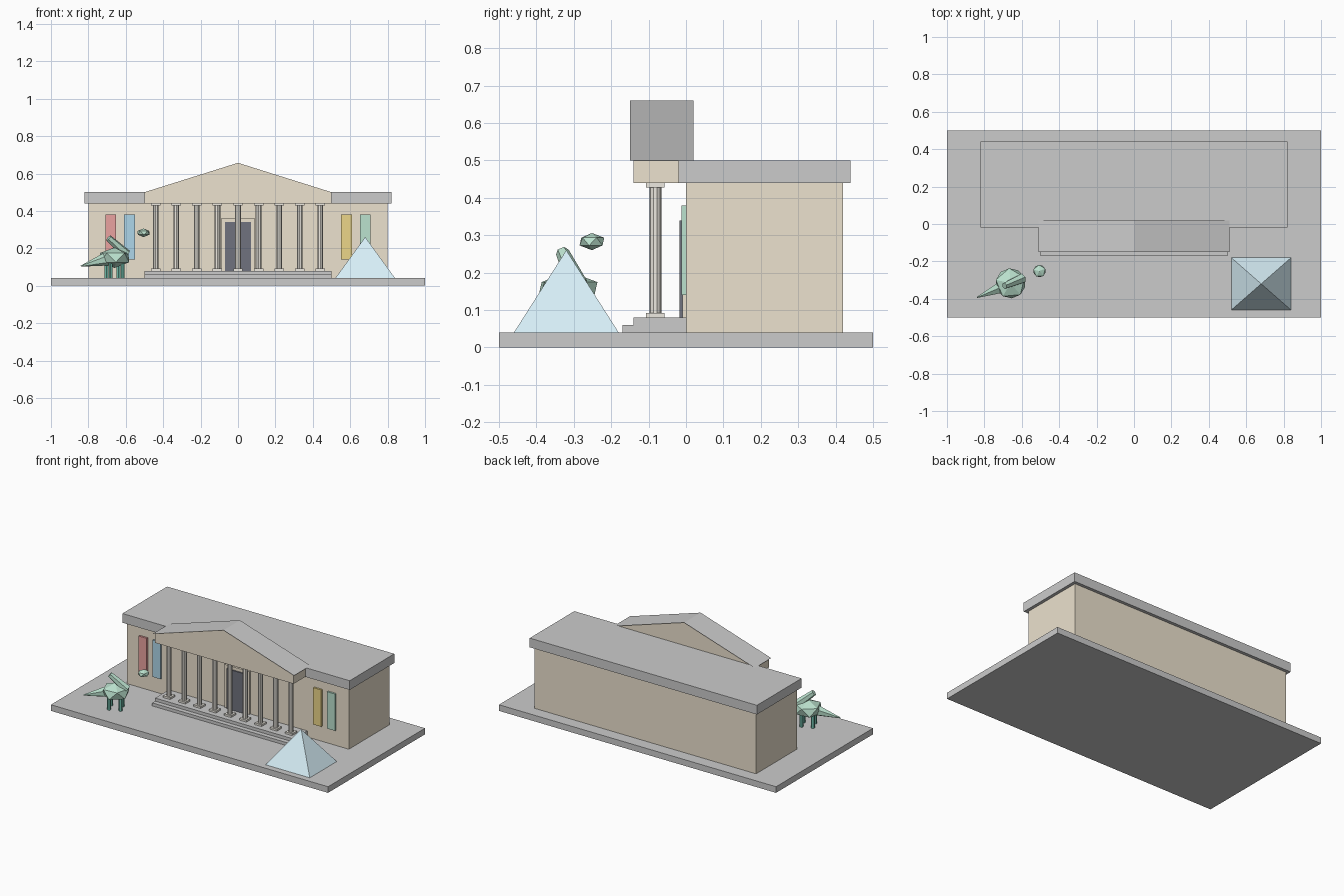
import bpy
from math import cos, sin
from mathutils import Vector

if "Cube" in bpy.data.objects:
    bpy.data.objects.remove(bpy.data.objects["Cube"])


def colour(name, r, g, b):
    m = bpy.data.materials.new(name)
    m.diffuse_color = (r, g, b, 1)
    m.use_nodes = True
    m.node_tree.nodes["Principled BSDF"].inputs["Base Color"].default_value = m.diffuse_color
    return m


STONE = colour("sandstone", 0.84, 0.76, 0.62)
PALE = colour("pale_stone", 0.85, 0.82, 0.75)
DARK = colour("dark_door", 0.16, 0.17, 0.21)
GLASS = colour("glass", 0.68, 0.86, 0.93)
GREEN = colour("dino_green", 0.50, 0.76, 0.62)
DEEP = colour("leg_green", 0.16, 0.50, 0.40)


def finish(ob, name, mat):
    ob.name = name
    if mat:
        ob.data.materials.append(mat)
    return ob


def box(name, x0, x1, y0, y1, z0, z1, mat=None):
    bpy.ops.mesh.primitive_cube_add(
        size=1, location=((x0 + x1) / 2, (y0 + y1) / 2, (z0 + z1) / 2))
    ob = bpy.context.object
    ob.scale = (x1 - x0, y1 - y0, z1 - z0)
    return finish(ob, name, mat)


def mesh(name, verts, faces, mat=None):
    me = bpy.data.meshes.new(name)
    me.from_pydata(verts, [], faces)
    ob = bpy.data.objects.new(name, me)
    bpy.context.collection.objects.link(ob)
    return finish(ob, name, mat)


def taper(name, a, b, r1, r2, sides, mat):
    """Tapered cylinder from point a to point b."""
    a, b = Vector(a), Vector(b)
    d = b - a
    bpy.ops.mesh.primitive_cone_add(vertices=sides, radius1=r1, radius2=r2,
                                    depth=d.length, location=(a + b) / 2)
    ob = bpy.context.object
    ob.rotation_euler = d.to_track_quat('Z', 'Y').to_euler()
    return finish(ob, name, mat)


def blob(name, loc, scale, turn, mat):
    bpy.ops.mesh.primitive_ico_sphere_add(subdivisions=1, radius=1, location=loc)
    ob = bpy.context.object
    ob.scale = scale
    ob.rotation_euler.z = turn
    return finish(ob, name, mat)


# Plaza, main hall and flat roof
box("plaza", -1, 1, -0.5, 0.5, 0, 0.04)
box("main_hall", -0.8, 0.8, 0, 0.42, 0.04, 0.44, STONE)
box("flat_roof", -0.82, 0.82, -0.02, 0.44, 0.44, 0.50)

# Steps
box("lower_step", -0.5, 0.5, -0.17, 0, 0.04, 0.06)
box("upper_step", -0.5, 0.5, -0.14, 0, 0.06, 0.08)

# Colonnade
for i in range(9):
    x, y, h = -0.44 + 0.11 * i, -0.082, 0.025
    taper("column_shaft", (x, y, 0.09), (x, y, 0.43), 0.016, 0.016, 10, PALE)
    box("column_base", x - h, x + h, y - h, y + h, 0.08, 0.092, PALE)
    box("column_capital", x - h, x + h, y - h, y + h, 0.428, 0.44, PALE)

# Entablature, pediment and thin gable roof
box("entablature", -0.5, 0.5, -0.14, 0, 0.44, 0.502, STONE)
tri = [(-0.5, 0.5), (0.5, 0.5), (0, 0.657)]
mesh("pediment", [(x, y, z) for y in (-0.14, 0.0) for x, z in tri],
     [(0, 1, 2), (5, 4, 3), (0, 3, 4, 1), (1, 4, 5, 2), (2, 5, 3, 0)], STONE)
line = [(-0.51, 0.5), (0, 0.66), (0.51, 0.5)]
mesh("gable_roof", [(x, y, z) for y in (-0.15, 0.02) for x, z in line],
     [(0, 1, 4, 3), (1, 2, 5, 4)])

# Door and frame
box("door_frame", -0.09, 0.09, -0.01, 0, 0.08, 0.36, STONE)
box("door", -0.07, 0.07, -0.018, -0.005, 0.08, 0.34, DARK)

# Banners
for name, x, rgb in (("red_banner", -0.68, (0.82, 0.36, 0.35)),
                     ("blue_banner", -0.58, (0.42, 0.67, 0.82)),
                     ("yellow_banner", 0.58, (0.84, 0.67, 0.25)),
                     ("green_banner", 0.68, (0.50, 0.76, 0.62))):
    box(name, x - 0.029, x + 0.029, -0.012, 0, 0.14, 0.38, colour(name, *rgb))

# Glass pyramid
base = [(0.52, -0.46, 0.04), (0.84, -0.46, 0.04), (0.84, -0.18, 0.04), (0.52, -0.18, 0.04)]
mesh("glass_pyramid", base + [(0.68, -0.32, 0.26)],
     [(3, 2, 1, 0), (0, 1, 4), (1, 2, 4), (2, 3, 4), (3, 0, 4)], GLASS)

# Dinosaur statue, turned towards the steps
TURN = 0.4


def at(u, v, z):
    return (-0.66 + u * cos(TURN) - v * sin(TURN),
            -0.317 + u * sin(TURN) + v * cos(TURN), z)


blob("dinosaur_body", at(0, 0, 0.15), (0.09, 0.09, 0.055), TURN, GREEN)
blob("dinosaur_head", at(0.168, 0, 0.283), (0.037, 0.037, 0.023), TURN, GREEN)
taper("dinosaur_neck", at(0.068, 0, 0.168), at(-0.035, 0, 0.255), 0.028, 0.018, 6, GREEN)
taper("dinosaur_tail", at(-0.04, 0, 0.145), at(-0.195, 0, 0.105), 0.038, 0.003, 6, GREEN)
for u in (-0.035, 0.035):
    for v in (-0.03, 0.03):
        taper("dinosaur_leg", at(u, v, 0.04), at(u, v, 0.13), 0.012, 0.012, 6, DEEP)
